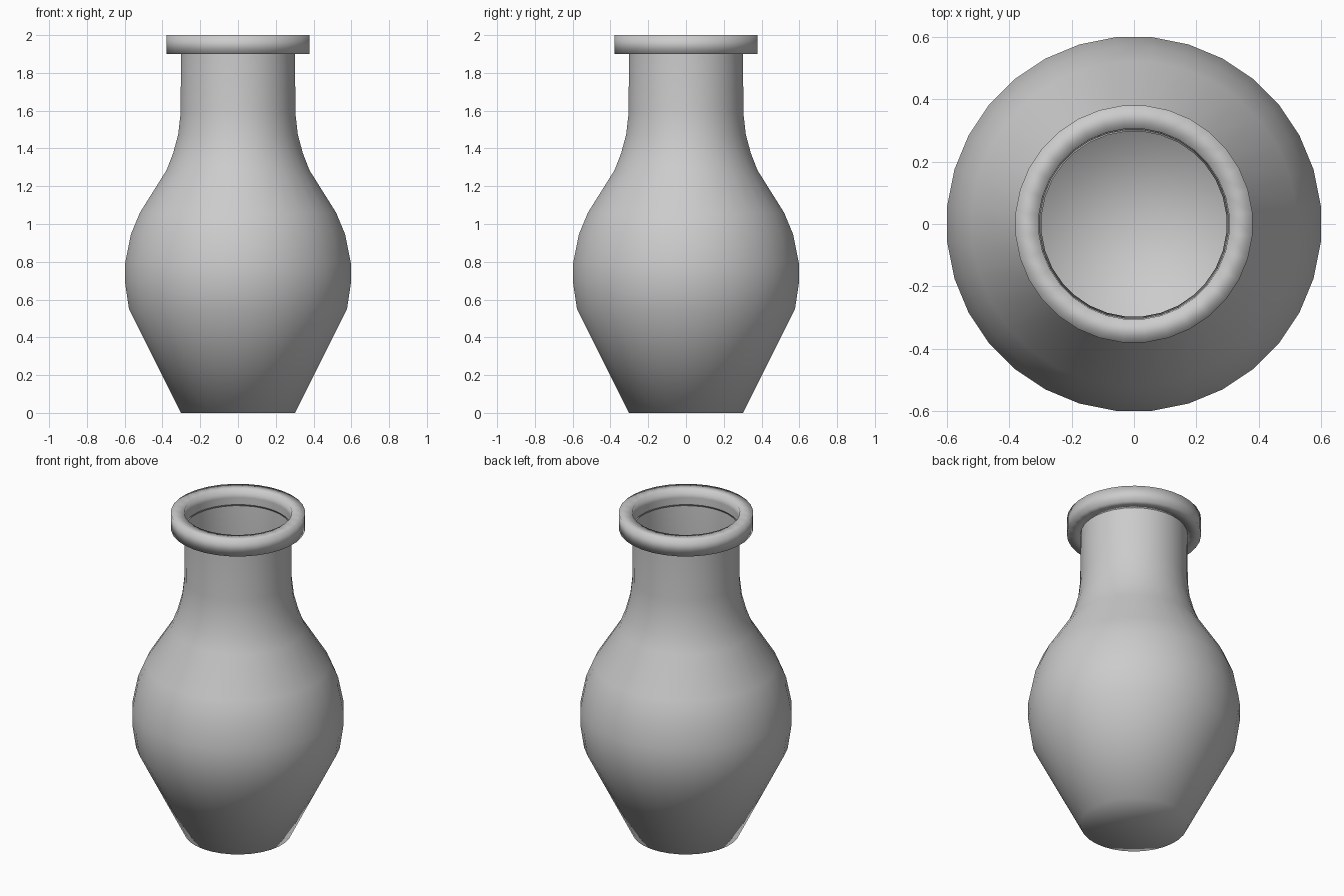
import bpy
import bmesh
from math import cos, sin, tau

SIDES = 32

cube = bpy.data.objects.get("Cube")
if cube:
    bpy.data.objects.remove(cube, do_unlink=True)

# One plain grey clay
clay = bpy.data.materials.new("grey_clay")
clay.use_nodes = True
clay.diffuse_color = (0.6, 0.6, 0.6, 1)
clay.node_tree.nodes["Principled BSDF"].inputs["Base Color"].default_value = (0.6, 0.6, 0.6, 1)


def lathe(name, profile, closed=False):
    """Turn a (radius, height) profile around z; radius 0 becomes a pole."""
    bm = bmesh.new()
    rings = []
    for r, z in profile:
        if r == 0:
            rings.append([bm.verts.new((0, 0, z))] * SIDES)
        else:
            angles = [(i + 0.5) * tau / SIDES for i in range(SIDES)]
            rings.append([bm.verts.new((r * cos(a), r * sin(a), z)) for a in angles])
    pairs = list(zip(rings, rings[1:]))
    if closed:
        pairs.append((rings[-1], rings[0]))
    for low, high in pairs:
        for i in range(SIDES):
            j = (i + 1) % SIDES
            corners = dict.fromkeys((low[i], low[j], high[j], high[i]))
            bm.faces.new(list(corners))
    mesh = bpy.data.meshes.new(name)
    bm.to_mesh(mesh)
    bm.free()
    mesh.materials.append(clay)
    mesh.shade_smooth()
    obj = bpy.data.objects.new(name, mesh)
    bpy.context.collection.objects.link(obj)
    return obj


# Foot, belly, shoulder and neck
outline = [(0.304, 0), (0.515, 0.42), (0.58, 0.55), (0.601, 0.69), (0.601, 0.79),
           (0.57, 0.945), (0.522, 1.06), (0.38, 1.285), (0.345, 1.375),
           (0.318, 1.475), (0.305, 1.59), (0.304, 1.9)]
lathe("vase_body", [(0, 0)] + outline)

# Inner wall and floor, turned from the mouth down so it faces inward
wall = [(r - 0.008, z) for r, z in outline[1:-1]]
inside = [(0, 0.03), (0.23, 0.03)] + wall + [(0.303, 1.95)]
lathe("inner_wall", inside[::-1])

# Square lip around the mouth
lathe("lip", [(0.302, 1.9), (0.381, 1.9), (0.381, 2), (0.306, 2)], closed=True)
